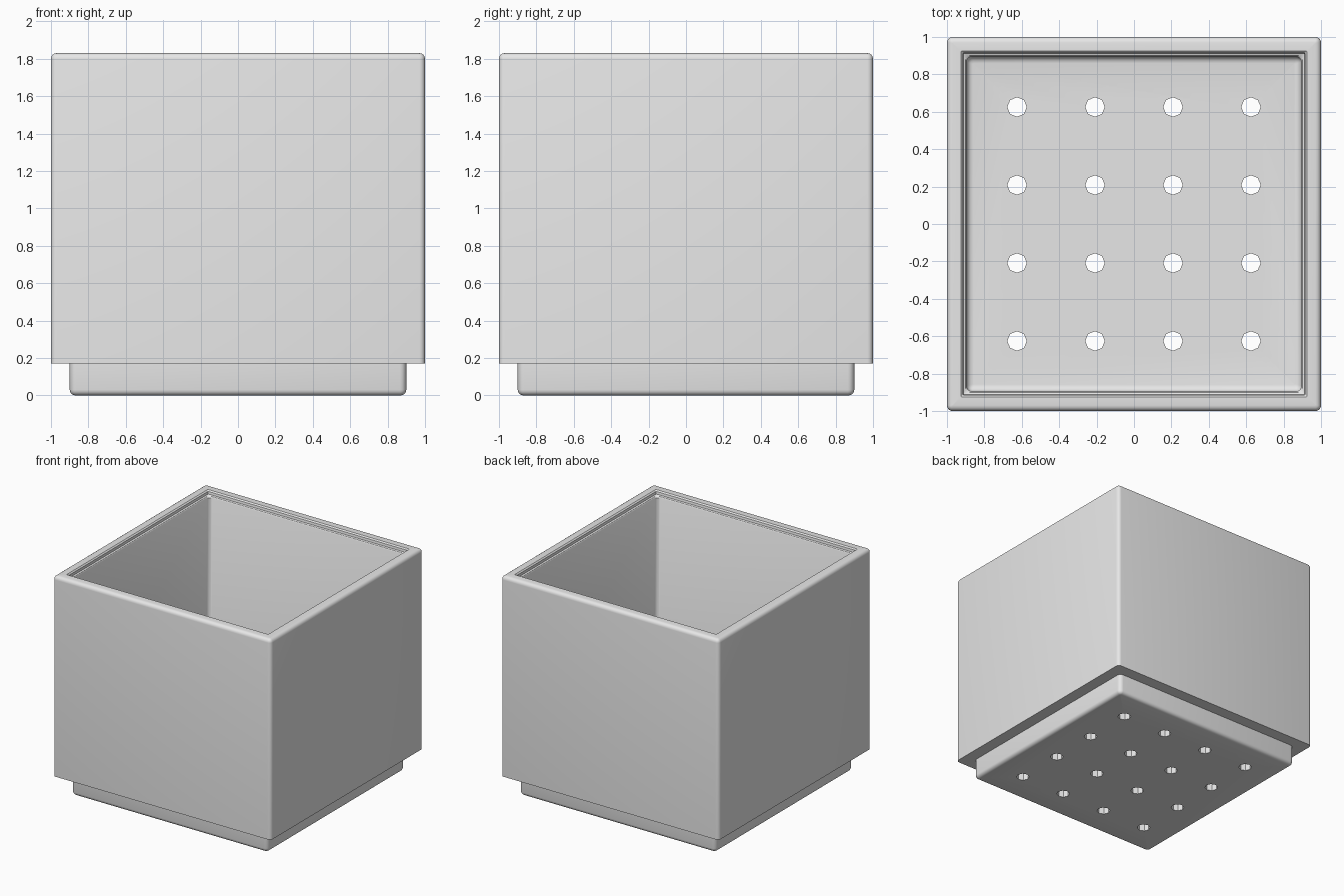
import bpy, bmesh, math

if "Cube" in bpy.data.objects:
    bpy.data.objects.remove(bpy.data.objects["Cube"])

grey = bpy.data.materials.new("stone grey")
grey.diffuse_color = (0.8, 0.8, 0.8, 1)
grey.use_nodes = True
grey.node_tree.nodes["Principled BSDF"].inputs["Base Color"].default_value = grey.diffuse_color


def ring(bm, half, radius, z, segs=4):
    """Square loop with rounded corners."""
    verts = []
    for q in range(4):
        a0 = q * math.pi / 2
        cx = (half - radius) * (1 if q in (0, 3) else -1)
        cy = (half - radius) * (1 if q in (0, 1) else -1)
        for i in range(segs + 1):
            a = a0 + math.pi / 2 * i / segs
            verts.append(bm.verts.new((cx + radius * math.cos(a), cy + radius * math.sin(a), z)))
    return verts


def fillet(half, z, r, corner, a0, a1, n=4):
    """Arc of the wall section, as (half width, corner radius, height)."""
    pts = []
    for i in range(n + 1):
        a = math.radians(a0 + (a1 - a0) * i / n)
        h = half + r * math.cos(a)
        pts.append((h, max(corner + r * math.cos(a) - r, 0.004), z + r * math.sin(a)))
    return pts


FLOOR = 0.25
section = (
    fillet(0.87, 0.03, 0.03, 0.035, -90, 0)              # rounded foot edge
    + [(0.90, 0.035, 0.17), (1.0, 0.03, 0.17)]           # foot side and underside step
    + fillet(0.97, 1.80, 0.03, 0.03, 0, 90)              # rounded outer rim
    + [(0.925, 0.006, 1.83), (0.915, 0.006, 1.82),       # stepped inner rim
       (0.912, 0.006, 1.80), (0.90, 0.02, 1.795), (0.895, 0.03, 1.785)]
    + [(0.895, 0.03, FLOOR + 0.035)]                     # inner wall
    + [(0.895 - 0.035 * (1 - math.cos(t)), 0.03 - 0.025 * (1 - math.cos(t)),
        FLOOR + 0.035 * (1 - math.sin(t)))
       for t in (math.radians(22.5 * k) for k in range(1, 5))]  # cove at the floor
)

# Planter body: one lofted shell
bm = bmesh.new()
loops = [ring(bm, *s) for s in section]
for a, b in zip(loops, loops[1:]):
    n = len(a)
    for i in range(n):
        j = (i + 1) % n
        bm.faces.new((a[i], a[j], b[j], b[i]))
bm.faces.new(loops[0][::-1])
bm.faces.new(loops[-1])
bmesh.ops.recalc_face_normals(bm, faces=bm.faces)
mesh = bpy.data.meshes.new("planter_box")
bm.to_mesh(mesh)
bm.free()
mesh.materials.append(grey)
planter = bpy.data.objects.new("planter_box", mesh)
bpy.context.collection.objects.link(planter)

# Drainage holes: a four by four grid of octagonal cutters
bm = bmesh.new()
for ix in range(4):
    for iy in range(4):
        res = bmesh.ops.create_cone(bm, cap_ends=True, segments=8, radius1=0.052,
                                    radius2=0.052, depth=0.6)
        bmesh.ops.translate(bm, verts=res["verts"],
                            vec=((ix - 1.5) * 0.417, (iy - 1.5) * 0.417, 0.1))
mesh = bpy.data.meshes.new("hole_cutter")
bm.to_mesh(mesh)
bm.free()
mesh.materials.append(grey)
cutter = bpy.data.objects.new("hole_cutter", mesh)
bpy.context.collection.objects.link(cutter)

mod = planter.modifiers.new("drainage_holes", "BOOLEAN")
mod.object = cutter
mod.operation = "DIFFERENCE"
mod.solver = "EXACT"
bpy.context.view_layer.objects.active = planter
planter.select_set(True)
bpy.ops.object.modifier_apply(modifier=mod.name)
bpy.data.objects.remove(cutter)
bpy.ops.object.shade_smooth_by_angle(angle=math.radians(30))
